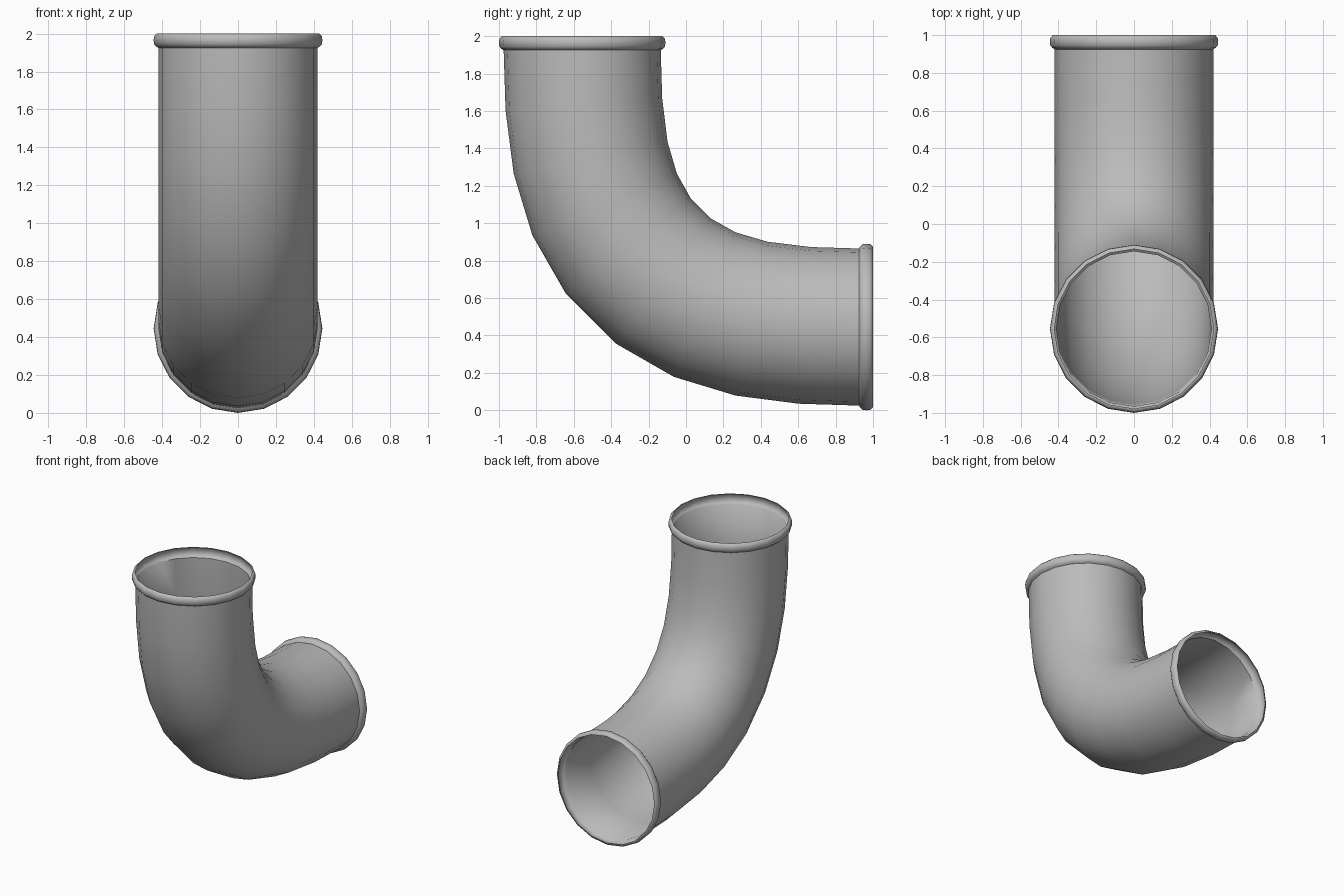
import bpy, bmesh, math
from mathutils import Vector

cube = bpy.data.objects.get("Cube")
if cube:
    bpy.data.objects.remove(cube)

SIDES = 20
CORNER = Vector((0, -0.555, 0.445))   # where the two pipe axes would cross
REACH = 1.555                         # corner to each open end
WALL = 0.01

metal = bpy.data.materials.new("grey metal")
metal.use_nodes = True
grey = (0.5, 0.5, 0.5, 1)
metal.diffuse_color = grey
metal.node_tree.nodes["Principled BSDF"].inputs["Base Color"].default_value = grey

# Half of the centre line as (sideways, upward) offsets, mirrored across the diagonal
half = [(0, 1.48), (0.009, 1.19), (0.045, 0.905), (0.12, 0.655), (0.247, 0.432)]
bend = half + [(b, a) for a, b in reversed(half)]

# Rolled rim as (distance from the end, radius)
rim_outer = [(0, 0.43), (0.015, 0.443), (0.035, 0.445), (0.055, 0.443), (0.068, 0.432)]
rim_inner = [(0, 0.422), (0.015, 0.432), (0.035, 0.434), (0.055, 0.432), (0.068, 0.42)]


def shell(rim, radius):
    """Stations (offset, direction, radius) from the top end to the back end."""
    top = [((0, REACH - d), Vector((0, -1)), r) for d, r in rim]
    back = [((REACH - d, 0), Vector((1, 0)), r) for d, r in reversed(rim)]
    middle = []
    for i, point in enumerate(bend):
        if i == 0:
            direction = Vector((0, -1))
        elif i == len(bend) - 1:
            direction = Vector((1, 0))
        else:
            direction = (Vector(bend[i + 1]) - Vector(bend[i - 1])).normalized()
        middle.append((point, direction, radius))
    return top + middle + back


# Outer wall out, inner wall back: one closed thin skin
stations = shell(rim_outer, 0.42) + shell(rim_inner, 0.42 - WALL)[::-1]

bm = bmesh.new()
rings = []
for (a, b), t, r in stations:
    centre = CORNER + Vector((0, a, b))
    across = Vector((0, -t.y, t.x))
    ring = []
    for k in range(SIDES):
        angle = 2 * math.pi * k / SIDES
        offset = Vector((math.cos(angle), 0, 0)) + across * math.sin(angle)
        ring.append(bm.verts.new(centre + offset * r))
    rings.append(ring)

for i, ring in enumerate(rings):
    following = rings[(i + 1) % len(rings)]
    for k in range(SIDES):
        n = (k + 1) % SIDES
        bm.faces.new((ring[k], ring[n], following[n], following[k]))
bmesh.ops.recalc_face_normals(bm, faces=bm.faces)

mesh = bpy.data.meshes.new("elbow_pipe")
bm.to_mesh(mesh)
bm.free()
mesh.materials.append(metal)
pipe = bpy.data.objects.new("elbow_pipe", mesh)
bpy.context.collection.objects.link(pipe)

bpy.ops.object.select_all(action='DESELECT')
pipe.select_set(True)
bpy.context.view_layer.objects.active = pipe
bpy.ops.object.shade_smooth_by_angle(angle=math.radians(55))
